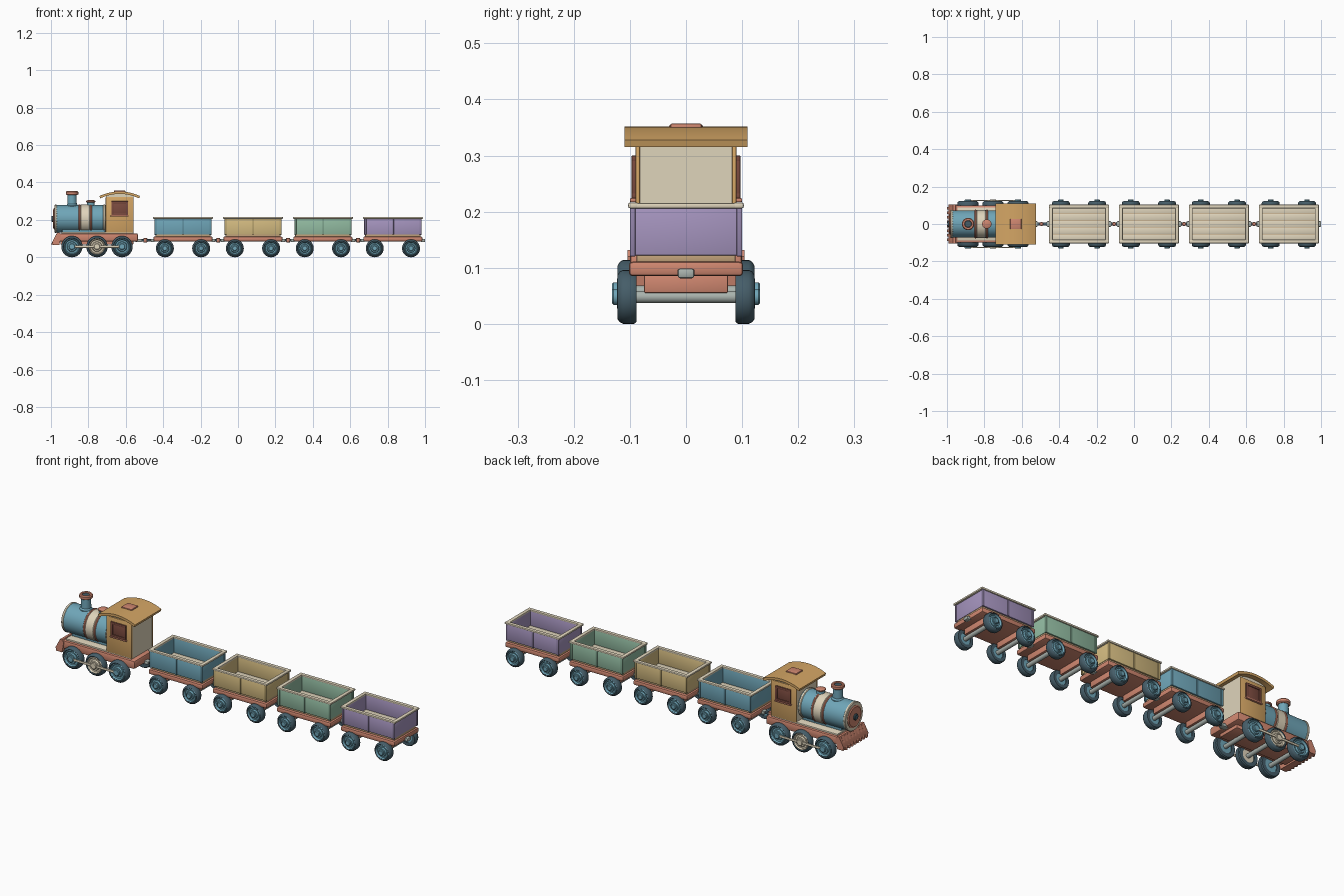
import bpy, bmesh, math
from mathutils import Vector, Matrix

if "Cube" in bpy.data.objects:
    bpy.data.objects.remove(bpy.data.objects["Cube"])

def mat(name, r, g, b):
    m = bpy.data.materials.new(name)
    m.diffuse_color = (r, g, b, 1)
    m.use_nodes = True
    m.node_tree.nodes["Principled BSDF"].inputs["Base Color"].default_value = m.diffuse_color
    return m

BLUE = mat("blue", .16, .38, .48)
DARK = mat("dark_teal", .06, .11, .14)
SALMON = mat("salmon", .62, .24, .16)
CREAM = mat("cream", .74, .66, .50)
ORANGE = mat("orange", .66, .38, .13)
BROWN = mat("brown", .20, .07, .05)
GREY = mat("grey", .40, .45, .42)
TAN = mat("tan", .55, .37, .2)
WAGONS = [(mat("wagon_blue", .16, .38, .48), mat("wagon_blue_dark", .12, .29, .37)),
          (mat("wagon_yellow", .66, .50, .22), mat("wagon_yellow_dark", .5, .38, .16)),
          (mat("wagon_green", .29, .50, .36), mat("wagon_green_dark", .22, .39, .28)),
          (mat("wagon_purple", .38, .30, .52), mat("wagon_purple_dark", .29, .23, .4))]

def finish(name, bm, m):
    bmesh.ops.recalc_face_normals(bm, faces=bm.faces)
    me = bpy.data.meshes.new(name)
    bm.to_mesh(me)
    bm.free()
    o = bpy.data.objects.new(name, me)
    bpy.context.collection.objects.link(o)
    me.materials.append(m)
    return o

def box(name, x0, x1, y0, y1, z0, z1, m, bev=.003):
    bm = bmesh.new()
    bmesh.ops.create_cube(bm, size=1)
    for v in bm.verts:
        v.co = Vector(((x0+x1)/2 + v.co.x*(x1-x0), (y0+y1)/2 + v.co.y*(y1-y0), (z0+z1)/2 + v.co.z*(z1-z0)))
    if bev:
        bmesh.ops.bevel(bm, geom=bm.edges[:], offset=bev, segments=2, profile=.5, affect='EDGES')
    return finish(name, bm, m)

def lathe(name, pos, axis, profile, m, n=32):
    """Revolve (radius, height) points round an axis; radius 0 closes an end, otherwise it is a loop."""
    q = Vector((0, 0, 1)).rotation_difference(Vector(axis))
    bm = bmesh.new()
    rings = []
    for r, h in profile:
        k = 1 if r == 0 else n
        rings.append([bm.verts.new(Vector(pos) + q @ Vector((r*math.cos(2*math.pi*i/n), r*math.sin(2*math.pi*i/n), h)))
                      for i in range(k)])
    pairs = list(zip(rings, rings[1:]))
    if profile[0][0] > 0:
        pairs.append((rings[-1], rings[0]))
    for a, b in pairs:
        for i in range(n):
            j = (i+1) % n
            if len(a) == 1:
                bm.faces.new((a[0], b[i], b[j]))
            elif len(b) == 1:
                bm.faces.new((a[i], a[j], b[0]))
            else:
                bm.faces.new((a[i], a[j], b[j], b[i]))
    return finish(name, bm, m)

def cyl(name, pos, axis, r, h, m, bev=.003):
    return lathe(name, pos, axis, [(0, 0), (r-bev, 0), (r, bev), (r, h-bev), (r-bev, h), (0, h)], m)

def ring(name, pos, axis, r0, r1, h, m):
    b = min(.003, h/3)
    return lathe(name, pos, axis, [(r0, 0), (r1-b, 0), (r1, b), (r1, h-b), (r1-b, h), (r0, h)], m)

def prism(name, pts, y0, y1, m):
    """Extrude an xz outline along y."""
    bm = bmesh.new()
    f = bm.faces.new([bm.verts.new((x, y0, z)) for x, z in pts])
    e = bmesh.ops.extrude_face_region(bm, geom=[f])
    bmesh.ops.translate(bm, vec=(0, y1-y0, 0), verts=[v for v in e['geom'] if isinstance(v, bmesh.types.BMVert)])
    return finish(name, bm, m)

def wheel(name, x, R, s, disc):
    p, a = (x, s*.088, R), (0, s, 0)
    lathe(name+"_tyre", p, a, [(.6*R, 0), (.93*R, 0), (R, .005), (R, .024), (.94*R, .03), (.82*R, .034), (.74*R, .03), (.6*R, .02)], DARK)
    lathe(name+"_disc", p, a, [(0, .004), (.78*R, .004), (.78*R, .03), (.7*R, .034), (.62*R, .027), (.48*R, .027),
                               (.42*R, .035), (0, .035)], disc)
    cyl(name+"_hub", (x, s*.12, R), a, .3*R, .012, disc)

def axle(name, x, R):
    cyl(name, (x, -.1, R), (0, 1, 0), .011, .2, GREY)

# ---- locomotive frame
box("loco_frame", -.965, -.535, -.1, .1, .085, .128, SALMON, .008)
box("loco_underframe", -.95, -.56, -.06, .06, .068, .09, SALMON)
box("footplate", -.945, -.56, -.088, .088, .126, .136, CREAM, .002)
prism("buffer_beam", [(-.99, .066), (-.955, .066), (-.945, .12), (-.955, .132), (-.967, .132), (-.992, .085)], -.104, .104, SALMON)
for i in range(8):
    y = -.084 + i*.024
    prism("guard_slat", [(-1, .068), (-.985, .066), (-.955, .128), (-.97, .128)], y-.006, y+.006, SALMON)

# ---- boiler
bz, br = .206, .073
lathe("boiler", (-.975, 0, bz), (1, 0, 0), [(0, 0), (br-.004, 0), (br, .004), (br, .28), (0, .28)], BLUE, 48)
box("boiler_saddle", -.94, -.71, -.045, .045, .13, .165, BLUE)
ring("smokebox_ring", (-.982, 0, bz), (1, 0, 0), .055, br+.002, .014, CREAM)
lathe("smokebox_door", (-.97, 0, bz), (-1, 0, 0), [(0, 0), (.057, 0), (.057, .014), (.05, .018), (.042, .015), (.03, .018), (0, .019)], SALMON)
cyl("door_knob", (-.985, 0, bz), (-1, 0, 0), .016, .012, DARK)
ring("boiler_band", (-.842, 0, bz), (1, 0, 0), br-.005, br+.003, .05, CREAM)
for x in (-.853, -.792):
    ring("band_edge", (x, 0, bz), (1, 0, 0), br-.005, br+.004, .011, SALMON)
ring("boiler_rear_ring", (-.722, 0, bz), (1, 0, 0), br-.005, br+.003, .014, CREAM)

# ---- chimney and dome
lathe("chimney", (-.887, 0, .265), (0, 0, 1), [(0, 0), (.031, 0), (.031, .012), (.025, .02), (.024, .07), (0, .07)], BLUE)
lathe("chimney_cap", (-.887, 0, .332), (0, 0, 1), [(0, 0), (.026, 0), (.033, .005), (.033, .017), (.029, .022), (.02, .022), (.018, .012), (0, .012)], SALMON)
cyl("chimney_mouth", (-.887, 0, .335), (0, 0, 1), .02, .014, DARK)
lathe("steam_dome", (-.787, 0, .265), (0, 0, 1), [(0, 0), (.023, 0), (.02, .012), (.019, .03), (0, .03)], BLUE)
lathe("steam_dome_cap", (-.787, 0, .293), (0, 0, 1), [(0, 0), (.021, 0), (.025, .003), (.025, .008), (.018, .012), (0, .012)], SALMON)

# ---- cab
cx = -.6325
def arc(half, top, drop, n=16):
    return [(cx + half*t, top - drop*t*t) for t in [(2*i/n - 1) for i in range(n+1)]]
prism("cab_core", [(cx-.073, .132)] + arc(.073, .341, .011) + [(cx+.073, .132)], -.084, .084, CREAM)
for s in (-1, 1):
    ys = sorted((s*.082, s*.09))
    box("cab_side", cx-.075, cx+.075, *ys, .132, .322, ORANGE)
    ys = sorted((s*.088, s*.097))
    box("window_pane", cx-.034, cx+.034, *sorted((s*.088, s*.093)), .226, .294, BROWN, .001)
    for z in (.222, .288):
        box("window_rail", cx-.045, cx+.045, *ys, z, z+.012, BROWN, .002)
    for x in (-.045, .033):
        box("window_stile", cx+x, cx+x+.012, *ys, .222, .3, BROWN, .002)
    box("window_sill", cx-.048, cx+.048, *sorted((s*.088, s*.1)), .217, .224, SALMON, .002)
prism("cab_roof", arc(.108, .352, .024) + arc(.104, .339, .024)[::-1], -.11, .11, ORANGE)
box("roof_hatch", cx-.03, cx+.03, -.028, .028, .346, .357, SALMON)

# ---- locomotive wheels and coupling rods
LW = (-.888, -.754, -.62)
for i, x in enumerate(LW):
    axle("loco_axle", x, .057)
    for s in (-1, 1):
        wheel("loco_wheel", x, .057, s, CREAM if i == 1 else BLUE)
for s in (-1, 1):
    box("coupling_rod", LW[0]-.008, LW[2]+.008, *sorted((s*.123, s*.129)), .051, .063, CREAM, .002)

# ---- wagons
for k, (col, dark) in enumerate(WAGONS):
    c = -.294 + .374*k
    box("wagon_chassis", c-.158, c+.158, -.102, .102, .085, .111, SALMON, .007)
    box("wagon_floor", c-.148, c+.148, -.088, .088, .109, .126, TAN, .002)
    for i in range(5):
        y = -.09 + i*.036
        box("floor_plank", c-.145, c+.145, y+.001, y+.035, .124, .131, CREAM, .0015)
    for s in (-1, 1):
        box("side_panel", c-.15, c+.15, *sorted((s*.088, s*.097)), .122, .209, col, .002)
        box("end_panel", *sorted((c+s*.141, c+s*.15)), -.095, .095, .122, .209, col, .002)
        box("side_post", c-.005, c+.005, *sorted((s*.094, s*.1)), .122, .207, dark, .001)
        box("side_rim", c-.16, c+.16, *sorted((s*.084, s*.103)), .206, .216, CREAM)
        box("end_rim", *sorted((c+s*.14, c+s*.16)), -.1, .1, .206, .2155, CREAM)
        for t in (-1, 1):
            box("corner_post", *sorted((c+s*.142, c+s*.153)), *sorted((t*.09, t*.1)), .12, .209, dark, .002)
            wheel("wagon_wheel", c+s*.097, .048, t, BLUE)
        axle("wagon_axle", c+s*.097, .048)
        box("axle_block", c+s*.097-.02, c+s*.097+.02, -.075, .075, .055, .087, SALMON)
        # coupler at each end
        box("coupler_bar", *sorted((c+s*.15, c+s*.173)), -.015, .015, .081, .099, GREY, .005)
    # link to the vehicle ahead
    x0 = -.54 if k == 0 else c-.215
    box("coupling_link", x0, c-.155, -.008, .008, .085, .097, DARK, .003)
    cyl("coupling_pin", ((x0+c-.157)/2, 0, .079), (0, 0, 1), .011, .025, SALMON)
box("loco_coupler", -.55, -.515, -.015, .015, .081, .099, GREY, .005)

# ---- smooth round parts, keep edges sharp
for o in bpy.data.objects:
    o.select_set(True)
bpy.context.view_layer.objects.active = bpy.data.objects["boiler"]
bpy.ops.object.shade_smooth_by_angle(angle=math.radians(35))
